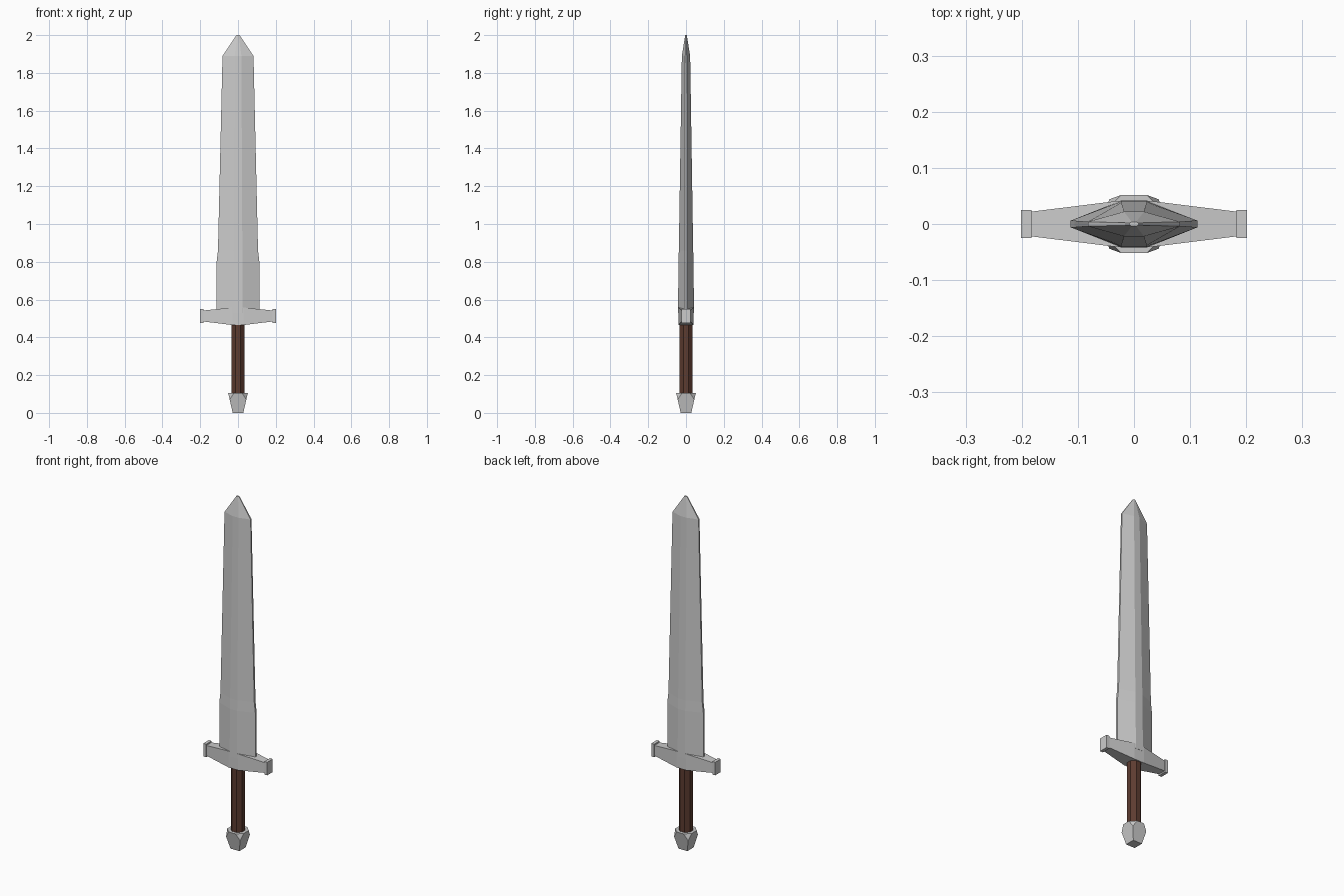
import bpy, bmesh, math

if "Cube" in bpy.data.objects:
    bpy.data.objects.remove(bpy.data.objects["Cube"])


def make_object(name, bm):
    bmesh.ops.recalc_face_normals(bm, faces=bm.faces)
    mesh = bpy.data.meshes.new(name)
    bm.to_mesh(mesh)
    bm.free()
    obj = bpy.data.objects.new(name, mesh)
    bpy.context.collection.objects.link(obj)
    return obj


def loft(name, rings):
    """Skin matching rings of points and cap both ends."""
    bm = bmesh.new()
    loops = [[bm.verts.new(p) for p in ring] for ring in rings]
    for a, b in zip(loops, loops[1:]):
        n = len(a)
        for i in range(n):
            j = (i + 1) % n
            bm.faces.new((a[i], a[j], b[j], b[i]))
    bm.faces.new(loops[0])
    bm.faces.new(loops[-1])
    return make_object(name, bm)


def blade_ring(z, w, edge, ridge, t):
    half = [(w, -edge), (w, edge), (ridge, t), (-ridge, t)]
    return [(x, y, z) for x, y in half + [(-w, edge), (-w, -edge), (-ridge, -t), (ridge, -t)]]


def guard_ring(x, y, z0, z1):
    return [(x, -y, z0), (x, y, z0), (x, y, z1), (x, -y, z1)]


# Blade: flattened octagon with a ricasso step and a tapered point
loft("blade", [blade_ring(*s) for s in (
    (0.53, 0.113, 0.006, 0.023, 0.042),
    (0.80, 0.113, 0.006, 0.023, 0.040),
    (0.86, 0.106, 0.006, 0.023, 0.038),
    (1.89, 0.082, 0.004, 0.018, 0.022),
    (2.00, 0.008, 0.002, 0.004, 0.004))])

# Crossguard: thick middle, tapering arms, flared end blocks
arm = [(0.03, 0.041, 0.465, 0.558), (0.183, 0.022, 0.484, 0.542),
       (0.183, 0.025, 0.476, 0.55), (0.201, 0.025, 0.476, 0.55)]
loft("crossguard", [guard_ring(-x, *r) for x, *r in reversed(arm)]
     + [guard_ring(*s) for s in arm])

# Grip: octagonal rod with flats facing front and sides
r = 0.035 / math.cos(math.pi / 8)
grip = loft("grip", [[(r * math.cos((i + 0.5) * math.pi / 4),
                       r * math.sin((i + 0.5) * math.pi / 4), z)
                      for i in range(8)] for z in (0.09, 0.475)])
leather = bpy.data.materials.new("brown_leather")
leather.diffuse_color = (0.11, 0.045, 0.03, 1)
leather.use_nodes = True
leather.node_tree.nodes["Principled BSDF"].inputs["Base Color"].default_value = leather.diffuse_color
grip.data.materials.append(leather)

# Pommel: upward-flaring block with its top corners cut off
bm = bmesh.new()
for sx in (-1, 1):
    for sy in (-1, 1):
        for x, y, z in ((0.022, 0.052, 0.105), (0.052, 0.022, 0.105),
                        (0.044, 0.044, 0.07), (0.028, 0.028, 0)):
            bm.verts.new((sx * x, sy * y, z))
bmesh.ops.convex_hull(bm, input=bm.verts)
bmesh.ops.dissolve_limit(bm, angle_limit=math.radians(4), verts=bm.verts, edges=bm.edges)
make_object("pommel", bm)
